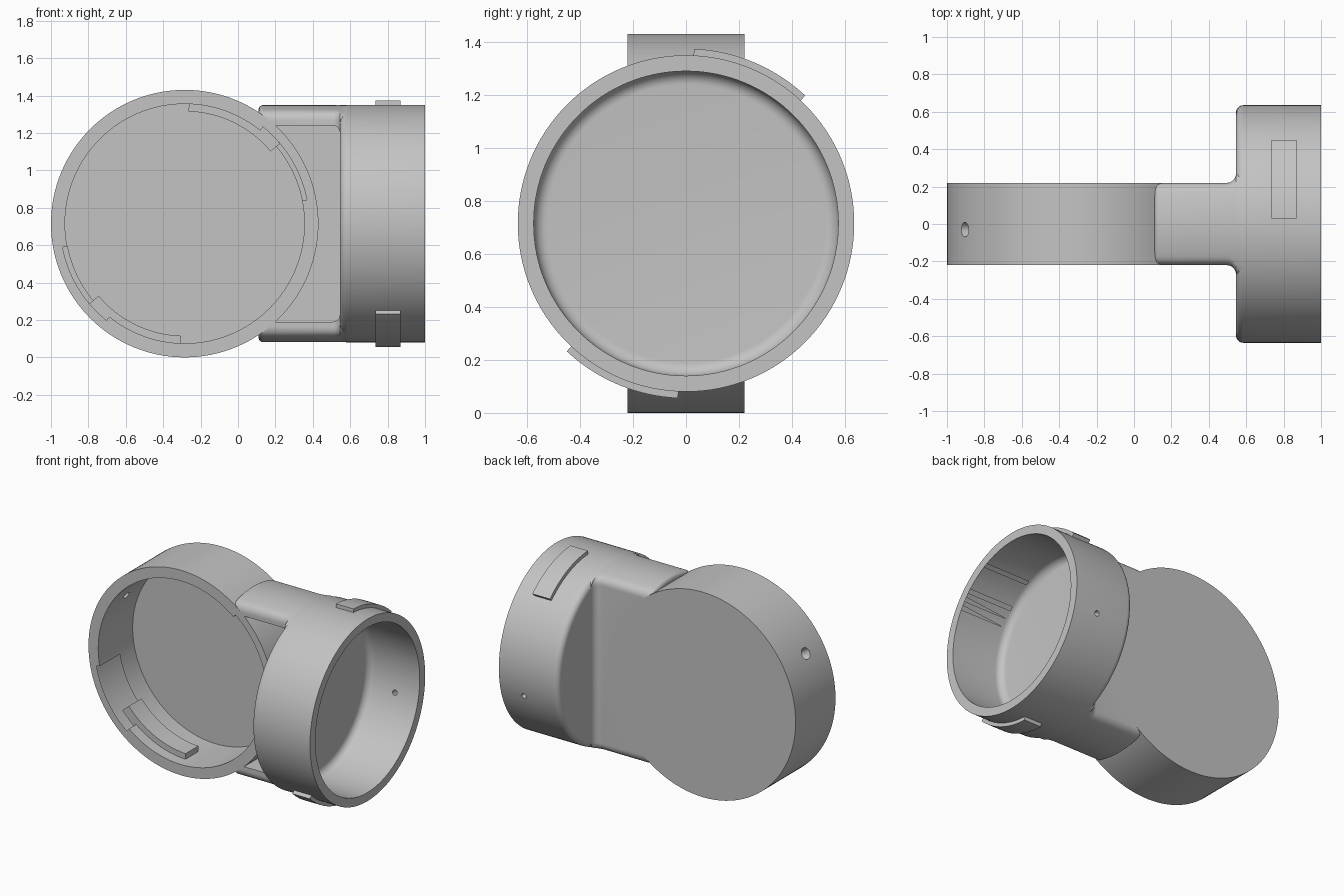
import bpy, bmesh, math

cube = bpy.data.objects.get("Cube")
if cube:
    bpy.data.objects.remove(cube, do_unlink=True)

CZ = 0.715          # height of both axes
DX = -0.285         # x of the dish axis
DISH_R, DISH_IN = 0.715, 0.64
CUP_R, CUP_IN = 0.635, 0.575

grey = bpy.data.materials.new("warm_grey")
grey.use_nodes = True
grey.diffuse_color = (0.55, 0.55, 0.55, 1)
grey.node_tree.nodes["Principled BSDF"].inputs["Base Color"].default_value = (0.55, 0.55, 0.55, 1)


def dish(u, v, h):
    return (DX + u, h, CZ + v)


def cup(u, v, h):
    return (h, u, CZ + v)


def finish(name, bm):
    bmesh.ops.remove_doubles(bm, verts=bm.verts, dist=1e-5)
    bmesh.ops.recalc_face_normals(bm, faces=bm.faces)
    mesh = bpy.data.meshes.new(name)
    bm.to_mesh(mesh)
    bm.free()
    ob = bpy.data.objects.new(name, mesh)
    bpy.context.collection.objects.link(ob)
    mesh.materials.append(grey)
    return ob


def loft(name, rings, loop, caps):
    """Skin a list of closed or open rings of points."""
    bm = bmesh.new()
    vs = [[bm.verts.new(p) for p in r] for r in rings]
    n = len(vs[0])
    for a, b in zip(vs, vs[1:] + (vs[:1] if not caps else [])):
        for j in range(n if loop else n - 1):
            k = (j + 1) % n
            bm.faces.new((a[j], a[k], b[k], b[j]))
    if caps:
        bm.faces.new(vs[0])
        bm.faces.new(vs[-1])
    return finish(name, bm)


def lathe(name, place, profile, seg=128):
    """Revolve a profile of (radius, height) that starts and ends on the axis."""
    rings = []
    for i in range(seg):
        a = math.tau * i / seg
        rings.append([place(r * math.cos(a), r * math.sin(a), h) for r, h in profile])
    return loft(name, rings, False, False)


def sector(name, place, r0, r1, h0, h1, a0, a1, seg=24):
    """A curved block between two radii, heights and angles."""
    rings = []
    for i in range(seg + 1):
        a = math.radians(a0 + (a1 - a0) * i / seg)
        rings.append([place(r * math.cos(a), r * math.sin(a), h)
                      for r, h in ((r0, h0), (r1, h0), (r1, h1), (r0, h1))])
    return loft(name, rings, True, True)


def round_corner(r, h, rad, side, inward=1):
    """Quarter round from a flat end at height h to a wall at radius r."""
    pts = []
    for i in range(9):
        t = math.pi / 2 * i / 8
        pts.append((r - rad + rad * math.sin(t), h + side * rad * (1 - math.cos(t))))
    return pts


def boolean(target, tool, op):
    mod = target.modifiers.new("join", 'BOOLEAN')
    mod.operation, mod.solver, mod.object = op, 'EXACT', tool
    bpy.context.view_layer.objects.active = target
    bpy.ops.object.modifier_apply(modifier=mod.name)
    bpy.data.objects.remove(tool, do_unlink=True)


def drill(place, angle, h, r_in, r_out, wall_in, wall_out):
    """Radial hole cutter, tapered from r_out outside to r_in inside."""
    a = math.radians(angle)
    rings = []
    for d, rad in ((wall_in, r_in), (wall_out, r_out)):
        ring = []
        for i in range(20):
            t = math.tau * i / 20
            s = rad * math.cos(t)
            ring.append(place(d * math.cos(a) - s * math.sin(a),
                              d * math.sin(a) + s * math.cos(a), h + rad * math.sin(t)))
        rings.append(ring)
    return loft("hole_cutter", rings, True, True)


def neck_section(x, w, r):
    """Slice of the neck: round top and bottom, flat sides, soft corners."""
    c = 0.045
    quarter = []
    for i in range(9):
        y = (w - c) * i / 8
        quarter.append((y, math.sqrt(r * r - y * y)))
    p0, p1 = quarter[-1], (w, math.sqrt(r * r - w * w))
    p2 = (w, p1[1] - c)
    for i in range(1, 9):
        t = i / 8
        quarter.append(tuple((1 - t) ** 2 * a + 2 * t * (1 - t) * b + t * t * d
                             for a, b, d in zip(p0, p1, p2)))
    right = quarter + [(y, -z) for y, z in reversed(quarter)]
    left = [(-y, z) for y, z in reversed(right[1:-1])]
    return [(x, y, CZ + z) for y, z in right + left]


# Neck: soft end at the dish, flaring fillet at the cup
NR = CUP_R - 0.001
rings = []
for i in range(6):
    t = math.pi / 2 * i / 5
    inset = 0.025 * (1 - math.sin(t))
    rings.append(neck_section(0.11 + 0.025 * (1 - math.cos(t)), 0.22 - inset * 0.6, NR - inset))
for i in range(9):
    t = math.pi / 2 * i / 8
    rings.append(neck_section(0.495 + 0.05 * math.sin(t), 0.22 + 0.05 * (1 - math.cos(t)), NR))
rings.append(neck_section(0.585, 0.27, NR))
body = loft("elbow_connector_body", rings, True, True)

# Pocket in the front of the neck, with rounded far corners
outline = []
for side in (-1, 1):
    arc = [(0.545 - 0.04 * (1 - math.cos(math.pi / 2 * i / 6)),
            CZ + side * (0.485 + 0.04 * math.sin(math.pi / 2 * i / 6))) for i in range(7)]
    end = [(0.0, CZ + side * 0.525)]
    outline += end + arc[::-1] if side < 0 else arc + end
pocket = loft("pocket_cutter", [[(x, y, z) for x, z in outline] for y in (-0.4, 0.16)], True, True)
boolean(body, pocket, 'DIFFERENCE')

# Dish and cup solids
boolean(body, lathe("dish_wall", dish, [(0, -0.22), (DISH_R, -0.22), (DISH_R, 0.22), (0, 0.22)]), 'UNION')
boolean(body, lathe("cup_wall", cup,
                    [(0, 0.545)] + round_corner(CUP_R, 0.545, 0.04, 1) + [(CUP_R, 1), (0, 1)]), 'UNION')

# Hollow interiors
boolean(body, lathe("dish_cutter", dish,
                    [(0, -0.4), (DISH_IN, -0.4), (DISH_IN, 0.16), (0, 0.16)]), 'DIFFERENCE')
boolean(body, lathe("cup_cutter", cup,
                    [(0, 0.605)] + round_corner(CUP_IN, 0.605, 0.05, 1) + [(CUP_IN, 1.2), (0, 1.2)]), 'DIFFERENCE')

# Twist-lock slots in the dish and matching lugs on the cup
for turn in (0, 180):
    boolean(body, sector("slot_entry", dish, 0.6, 0.665, -0.4, 0.0, 11 + turn, 51 + turn), 'DIFFERENCE')
    boolean(body, sector("slot_groove", dish, 0.6, 0.665, -0.14, 0.0, 40 + turn, 88 + turn), 'DIFFERENCE')
    boolean(body, sector("lug", cup, 0.6, 0.66, 0.735, 0.87, 47 + turn, 87.4 + turn), 'UNION')

# Small pin holes
boolean(body, drill(dish, 150, -0.03, 0.018, 0.042, 0.6, 0.73), 'DIFFERENCE')
boolean(body, drill(cup, -14, 0.82, 0.018, 0.018, 0.5, 0.7), 'DIFFERENCE')

# Smooth shading with crisp edges
bpy.ops.object.select_all(action='DESELECT')
body.select_set(True)
bpy.context.view_layer.objects.active = body
bpy.ops.object.shade_smooth_by_angle(angle=math.radians(30))
